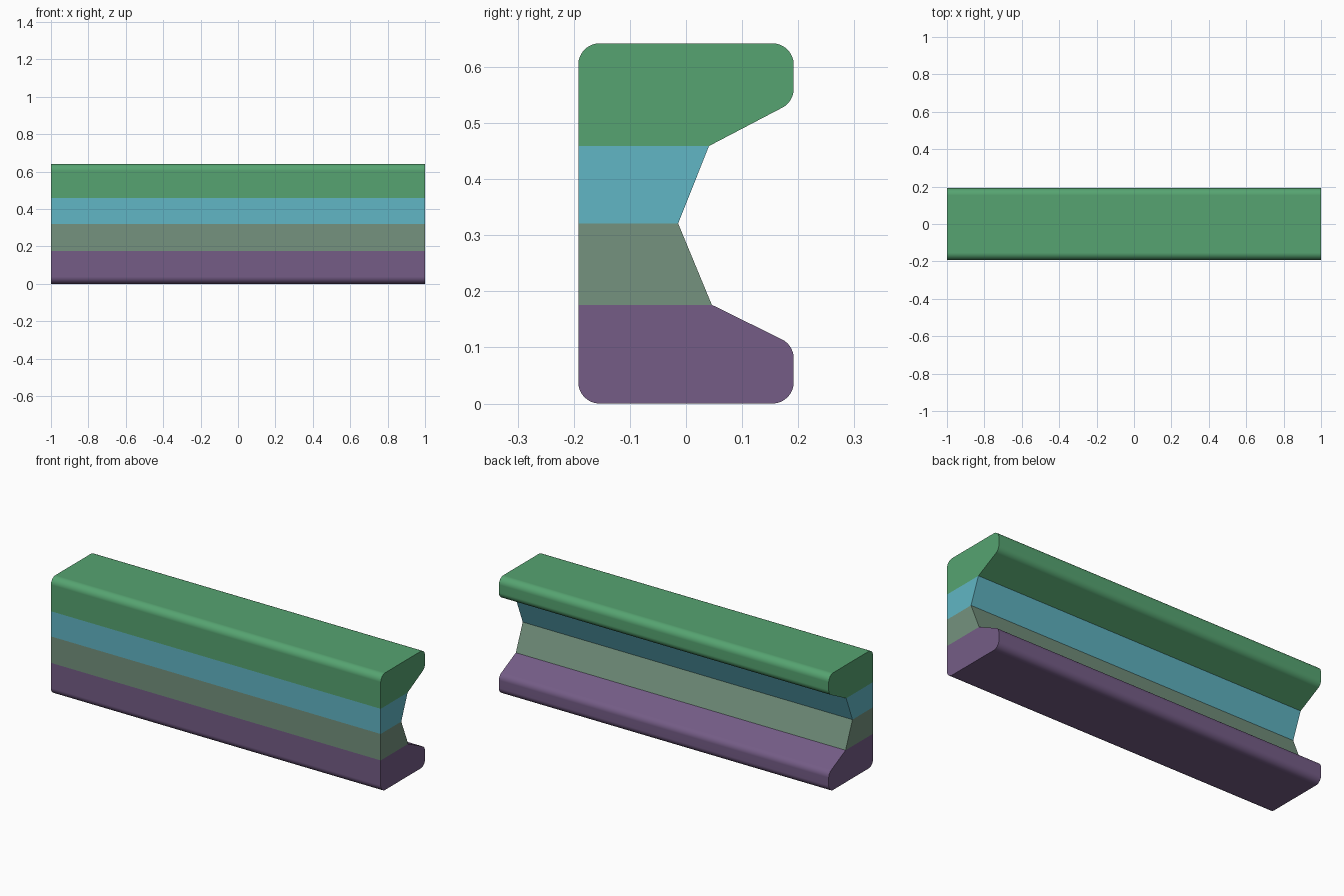
import bpy, bmesh, math
from mathutils import Vector

if "Cube" in bpy.data.objects:
    bpy.data.objects.remove(bpy.data.objects["Cube"])

HALF = 1.0      # half length along x
W = 0.192       # half depth along y
R = 0.038       # rounding of the outer corners
STEPS = 8


def rounded(points):
    """Points are (y, z, radius); corners with a radius become arcs."""
    out = []
    for i, (y, z, r) in enumerate(points):
        p = Vector((y, z))
        if r == 0:
            out.append(p)
            continue
        a = (Vector(points[i - 1][:2]) - p).normalized()
        b = (Vector(points[(i + 1) % len(points)][:2]) - p).normalized()
        half = a.angle(b) / 2
        centre = p + (a + b).normalized() * (r / math.sin(half))
        start = p + a * (r / math.tan(half)) - centre
        end = p + b * (r / math.tan(half)) - centre
        total = start.angle(end)
        for k in range(STEPS + 1):
            t = k / STEPS
            out.append(centre + (start * math.sin((1 - t) * total)
                                 + end * math.sin(t * total)) / math.sin(total))
    return out


def bar(name, points, colour):
    """Extrude a y-z profile along x into a closed, coloured bar."""
    bm = bmesh.new()
    cap = bm.faces.new([bm.verts.new((-HALF, p.x, p.y)) for p in rounded(points)])
    ext = bmesh.ops.extrude_face_region(bm, geom=[cap], use_keep_orig=True)
    moved = [g for g in ext["geom"] if isinstance(g, bmesh.types.BMVert)]
    bmesh.ops.translate(bm, verts=moved, vec=(2 * HALF, 0, 0))
    bmesh.ops.recalc_face_normals(bm, faces=bm.faces)
    mesh = bpy.data.meshes.new(name)
    bm.to_mesh(mesh)
    bm.free()
    ob = bpy.data.objects.new(name, mesh)
    bpy.context.collection.objects.link(ob)
    mat = bpy.data.materials.new(name + "_paint")
    mat.diffuse_color = (*colour, 1)
    mat.use_nodes = True
    mat.node_tree.nodes["Principled BSDF"].inputs["Base Color"].default_value = mat.diffuse_color
    mesh.materials.append(mat)
    bpy.ops.object.select_all(action='DESELECT')
    ob.select_set(True)
    bpy.context.view_layer.objects.active = ob
    bpy.ops.object.shade_smooth_by_angle(angle=math.radians(20))
    # keep the large faces flat-looking beside the rounded corners
    weighted = ob.modifiers.new("flat_faces", 'WEIGHTED_NORMAL')
    weighted.keep_sharp = True


# Bottom flange with sloped upper face
bar("lower_flange", [(-W, 0, R), (W, 0, R), (W, 0.104, R),
                     (0.046, 0.176, 0), (-W, 0.176, 0)], (0.176, 0.108, 0.240))
# Two web halves meeting at the waist
bar("lower_web", [(-W, 0.176, 0), (0.046, 0.176, 0),
                  (-0.014, 0.321, 0), (-W, 0.321, 0)], (0.176, 0.291, 0.210))
bar("upper_web", [(-W, 0.321, 0), (-0.014, 0.321, 0),
                  (0.041, 0.459, 0), (-W, 0.459, 0)], (0.120, 0.467, 0.556))
# Top flange with sloped underside
bar("upper_flange", [(-W, 0.459, 0), (0.041, 0.459, 0), (W, 0.538, R),
                     (W, 0.642, R), (-W, 0.642, R)], (0.093, 0.370, 0.165))
